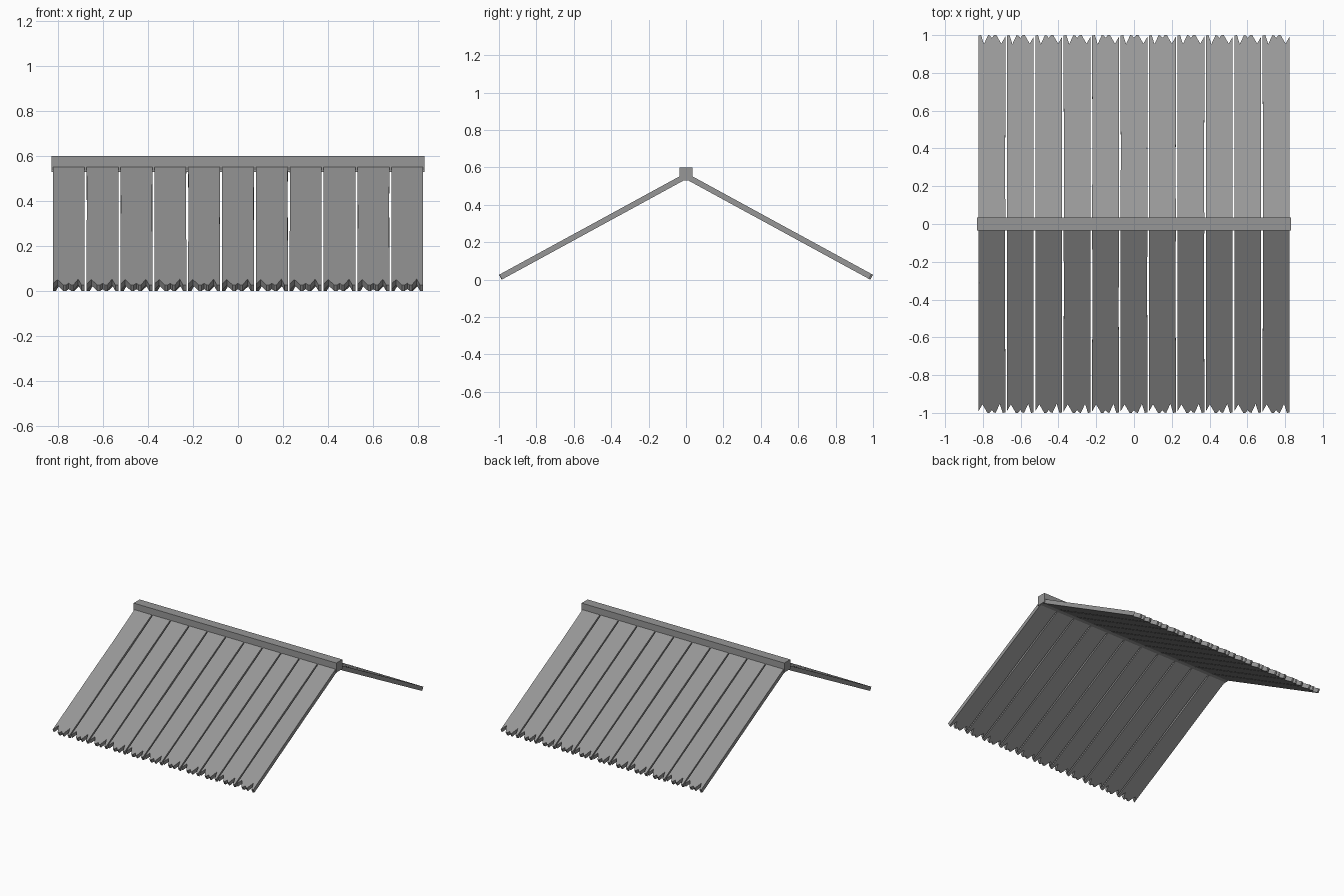
import bpy, bmesh, math, random
from mathutils import Matrix, Vector

if "Cube" in bpy.data.objects:
    bpy.data.objects.remove(bpy.data.objects["Cube"])

random.seed(4)
APEX, DROP = 0.571, 0.545          # top surface height at ridge, fall per unit y
ANGLE = math.atan(DROP)
THICK = 0.03
HALF = 0.071

# Splintered eave end: (x, y) across one plank
TEETH = [(-0.071, 0.998), (-0.057, 1.0), (-0.042, 0.952), (-0.02, 1.0),
         (-0.01, 0.998), (0.0, 0.985), (0.012, 1.0), (0.024, 1.0),
         (0.034, 0.982), (0.05, 0.955), (0.071, 0.992)]

# Dark weathered grey
grey = bpy.data.materials.new("dark_grey")
grey.diffuse_color = (0.31, 0.31, 0.31, 1)
grey.use_nodes = True
grey.node_tree.nodes["Principled BSDF"].inputs["Base Color"].default_value = grey.diffuse_color


def make_object(name, bm):
    bmesh.ops.recalc_face_normals(bm, faces=bm.faces[:])
    mesh = bpy.data.meshes.new(name)
    bm.to_mesh(mesh)
    bm.free()
    mesh.materials.append(grey)
    obj = bpy.data.objects.new(name, mesh)
    bpy.context.collection.objects.link(obj)
    return obj


def plank(name, cx, turn):
    """Sloping plank with worn edges; turn rotates it onto the other slope."""
    wear = lambda: random.uniform(0.0, 0.002)
    ya, yb = random.uniform(0.3, 0.5), random.uniform(0.6, 0.85)
    outline = [(HALF, 0), (-HALF, 0), (-HALF + wear(), ya), (-HALF, yb)]
    outline += TEETH + [(HALF, ya + 0.2), (HALF - wear(), ya)]
    offset = Vector((0, -math.sin(ANGLE), -math.cos(ANGLE))) * THICK
    bm = bmesh.new()
    top, bottom = [], []
    for x, y in outline:
        p = Vector((x, y, APEX - DROP * y))
        # mitre at the ridge, square cut at the eave
        q = p + offset if y > 0 else p - Vector((0, 0, THICK / math.cos(ANGLE)))
        top.append(bm.verts.new(p))
        bottom.append(bm.verts.new(q))
    bm.faces.new(top)
    bm.faces.new(bottom[::-1])
    n = len(top)
    for i in range(n):
        j = (i + 1) % n
        bm.faces.new((top[j], top[i], bottom[i], bottom[j]))
    spin = Matrix.Rotation(math.pi if turn else 0, 4, 'Z')
    bm.transform(Matrix.Translation((cx, 0, 0)) @ spin)
    make_object(name, bm)


# Roof planks on both slopes
for i in range(11):
    x = (i - 5) * 0.1505
    plank(f"back_plank_{i + 1}", x, False)
    plank(f"front_plank_{i + 1}", x, True)

# Ridge beam
bm = bmesh.new()
bmesh.ops.create_cube(bm, size=1)
bm.transform(Matrix.Translation((0, 0, 0.564)) @ Matrix.Diagonal((1.66, 0.07, 0.07, 1)))
make_object("ridge_beam", bm)
